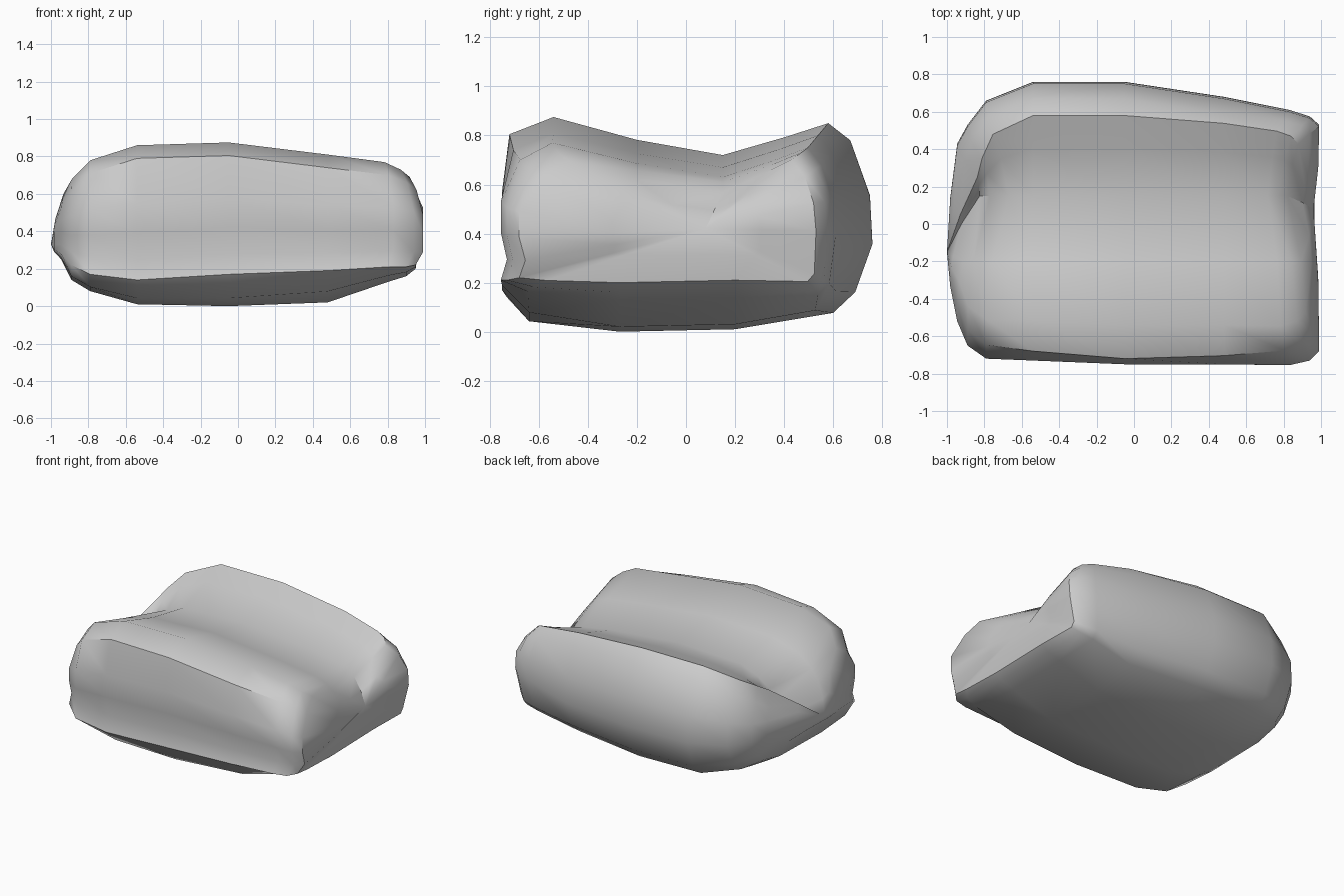
import bpy, bmesh, math
from mathutils import Vector

default = bpy.data.objects.get("Cube")
if default:
    bpy.data.objects.remove(default, do_unlink=True)

grey = bpy.data.materials.new("plain grey")
grey.use_nodes = True
colour = (0.6, 0.6, 0.6, 1)
grey.diffuse_color = colour
grey.node_tree.nodes["Principled BSDF"].inputs["Base Color"].default_value = colour

# Stations along the body: x, front y, back y, front lower edge, keel,
# front ridge, back ridge, valley height
STATIONS = [
    (-.945, -.52, .43, .28, .25, .60, .63, .51),
    (-.89, -.65, .53, .22, .14, .68, .69, .58),
    (-.79, -.72, .66, .17, .08, .78, .77, .65),
    (-.54, -.73, .76, .14, .01, .86, .85, .70),
    (-.05, -.75, .76, .17, .00, .875, .85, .72),
    (.48, -.75, .68, .19, .02, .81, .80, .67),
    (.83, -.755, .61, .21, .13, .77, .75, .63),
    (.94, -.73, .575, .21, .16, .73, .73, .61),
    (.99, -.68, .53, .22, .20, .69, .70, .57),
]
RIDGES = (0, 14, 15, 16, 17)   # outline points on the upper surface
SHOULDERS = (1, 13)
BASE = range(5, 11)


def clamp(t):
    return max(0, min(1, t))


def section(x, front, back, low, keel, ridge_f, ridge_b, valley):
    """Closed outline of one cross-section, starting at the front ridge."""
    rise, drop = ridge_f - low, low - keel
    lift = ridge_b - keel
    ridge_y = back - .18 + .08 * clamp(x)
    curve = clamp((1.05 - x) / .6)    # the lower back edge tightens to the right
    return [
        (front + .21, ridge_f),
        (front + .03 + .07 * x * x, ridge_f - .07),
        (front, low + rise * .57),
        (front, low + rise * .35),
        (front + .025, low + rise * .15),
        (front, low),
        (front + .11, low - drop * (.75 - .2 * clamp(x))),
        (-.27, keel),
        (.2, keel + .01),
        (back - .02 - .14 * curve, keel + lift * .09 * curve),
        (back - .07 * curve, keel + lift * (.06 + .13 * curve)),
        (back, keel + lift * .42),
        (back - .01, keel + lift * .65),
        (back - .04 - .05 * curve, ridge_b - .07),
        (ridge_y, ridge_b),
        (ridge_y * .6 + .06, valley * .35 + ridge_b * .65 - .01),
        (.15, valley),
        (-.2, valley * .6 + ridge_f * .4),
    ]


def place(i, x, y, z):
    """Hollow both ends towards the valley and lean the right end."""
    dip = math.exp(-((y - .15) / .3) ** 2)
    right = clamp((x - .6) / .34)
    left = clamp((-x - .54) / .25)
    top = 1 if i in RIDGES else .5 if i in SHOULDERS else 0
    base = 1 if i in BASE else 0
    return (x - right * (top * (.07 + .1 * dip) + base * .04)
            + left * top * .12 * dip, y, z)


bm = bmesh.new()


def add_ring(points):
    return [bm.verts.new(p) for p in points]


def bridge(a, b):
    for i in range(len(a)):
        j = (i + 1) % len(a)
        bm.faces.new((a[i], a[j], b[j], b[i]))


def cap(ring, centre, bulge):
    """Close an end with one inner ring and a centre point."""
    inner = add_ring([v.co.lerp(centre, .5) + Vector((bulge, 0, 0)) for v in ring])
    bridge(ring, inner)
    tip = bm.verts.new(centre)
    for i in range(len(inner)):
        bm.faces.new((inner[i - 1], inner[i], tip))


# Main lofted body
rings = []
for station in STATIONS:
    outline = section(*station)
    rings.append(add_ring([place(i, station[0], y, z)
                           for i, (y, z) in enumerate(outline)]))
for a, b in zip(rings, rings[1:]):
    bridge(a, b)

# Rounded left end and hollowed right end
cap(rings[0], Vector((-1, -.15, .33)), -.01)
cap(rings[-1], Vector((.96, .08, .42)), .01)

bmesh.ops.recalc_face_normals(bm, faces=bm.faces)
mesh = bpy.data.meshes.new("grooved_body")
bm.to_mesh(mesh)
bm.free()
mesh.materials.append(grey)
body = bpy.data.objects.new("grooved_body", mesh)
bpy.context.collection.objects.link(body)

bpy.context.view_layer.objects.active = body
body.select_set(True)
bpy.ops.object.shade_smooth_by_angle(angle=math.radians(40))
